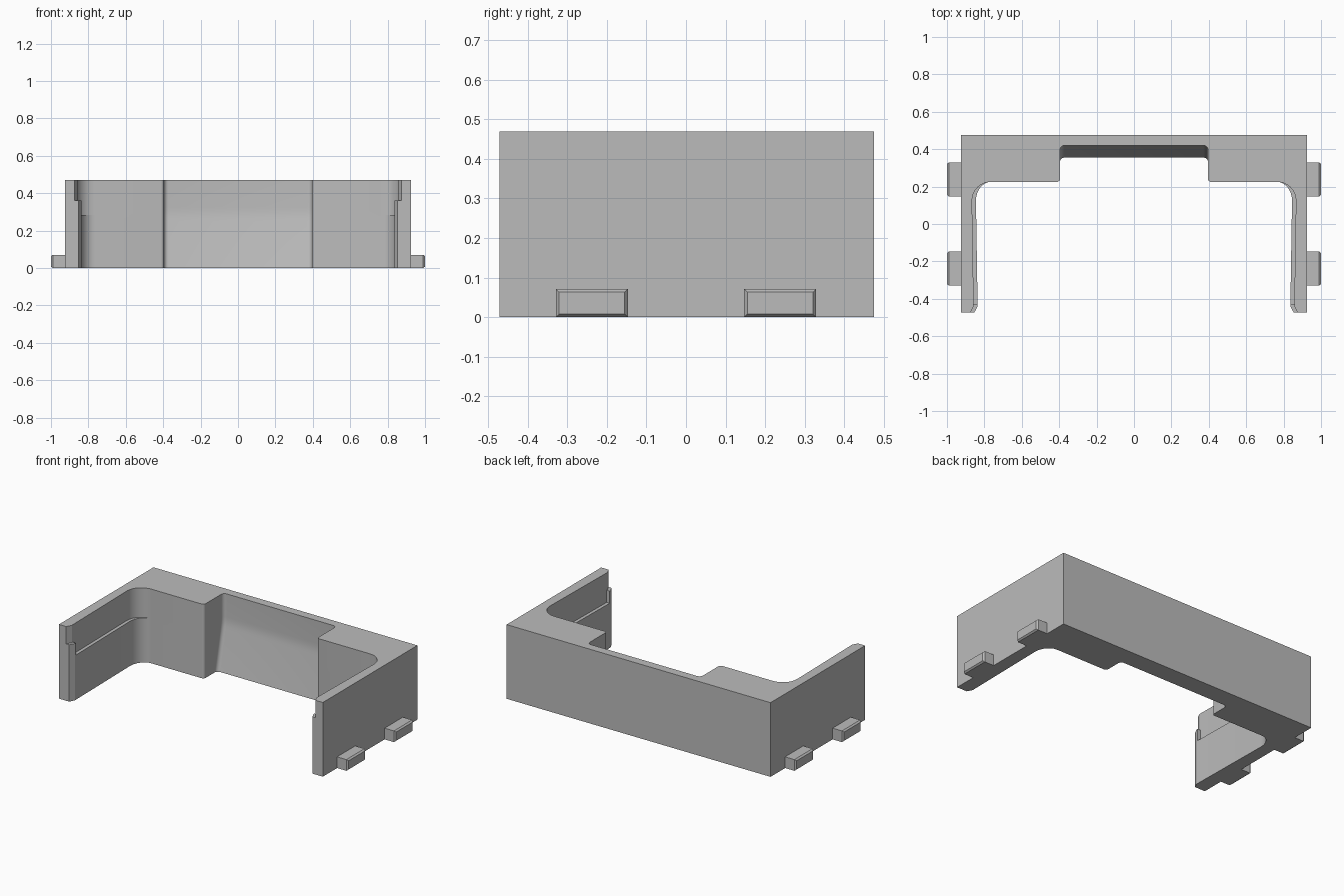
import bpy
import bmesh
from math import sin, cos, pi, radians

cube = bpy.data.objects.get("Cube")
if cube:
    bpy.data.objects.remove(cube, do_unlink=True)

grey = bpy.data.materials.new("plain grey")
grey.use_nodes = True
grey.diffuse_color = (0.5, 0.5, 0.5, 1)
grey.node_tree.nodes["Principled BSDF"].inputs["Base Color"].default_value = grey.diffuse_color


def loft(name, rings):
    """Closed solid skinned through rings of equal point count."""
    bm = bmesh.new()
    loops = [[bm.verts.new(p) for p in ring] for ring in rings]
    n = len(loops[0])
    for a, b in zip(loops, loops[1:]):
        for i in range(n):
            j = (i + 1) % n
            bm.faces.new((a[i], a[j], b[j], b[i]))
    bm.faces.new(loops[0])
    bm.faces.new(loops[-1])
    bmesh.ops.remove_doubles(bm, verts=bm.verts, dist=1e-5)
    bmesh.ops.recalc_face_normals(bm, faces=bm.faces)
    mesh = bpy.data.meshes.new(name)
    bm.to_mesh(mesh)
    bm.free()
    mesh.materials.append(grey)
    obj = bpy.data.objects.new(name, mesh)
    bpy.context.collection.objects.link(obj)
    bpy.ops.object.select_all(action='DESELECT')
    obj.select_set(True)
    bpy.context.view_layer.objects.active = obj
    bpy.ops.object.shade_smooth_by_angle(angle=radians(25))
    return obj


def arc(cx, cy, rx, ry, start, end, steps):
    angles = [radians(start + (end - start) * i / steps) for i in range(steps + 1)]
    return [(cx + rx * cos(t), cy + ry * sin(t)) for t in angles]


def body_ring(z, recess_y, wall):
    """U outline; wall is the inner face position at the rounded corner."""
    front = wall - 0.009
    half = [(0.925, 0.475), (0.925, -0.472), (front + 0.017, -0.472), (front, -0.44)]
    half += arc(0.765, 0.125, wall - 0.765, 0.1, 0, 90, 8)
    half += arc(0.412, 0.241, 0.016, 0.016, 270, 180, 4)
    half += arc(0.372, recess_y - 0.024, 0.024, 0.024, 0, 90, 5)
    full = half + [(-x, y) for x, y in reversed(half)]
    return [(x, y, z) for x, y in full]


# U-shaped body: thick lower walls, a ledge, thinner upper walls, sloped recess
LOWER, UPPER, LEDGE = 0.845, 0.866, 0.283
loft("body", [
    body_ring(0, 0.355, LOWER),
    body_ring(0.25, 0.411, LOWER),
    body_ring(0.267, 0.414, LOWER),
    body_ring(LEDGE, 0.417, LOWER),
    body_ring(LEDGE, 0.417, UPPER),
    body_ring(0.305, 0.419, UPPER),
    body_ring(0.325, 0.42, UPPER),
    body_ring(0.47, 0.42, UPPER),
])

for side, label in ((1, "left"), (-1, "right")):
    # Raised stop at the front end of each ledge
    plan = [(0.853, -0.472), (0.836, -0.44), (0.836, -0.43), (0.88, -0.43), (0.874, -0.472)]
    loft(label + "_ledge_stop",
         [[(side * x, y, z) for x, y in plan] for z in (LEDGE - 0.01, 0.36)])

    # Chamfered tabs along the bottom of the outer wall
    for y, place in ((-0.238, "front"), (0.238, "back")):
        rings = []
        for x, inset in ((0.915, 0), (0.99, 0), (1.0, 0.008)):
            w, low, high = 0.091 - inset, inset, 0.071 - inset
            rings.append([(side * x, y - w, low), (side * x, y + w, low),
                          (side * x, y + w, high), (side * x, y - w, high)])
        loft(f"{label}_{place}_tab", rings)
